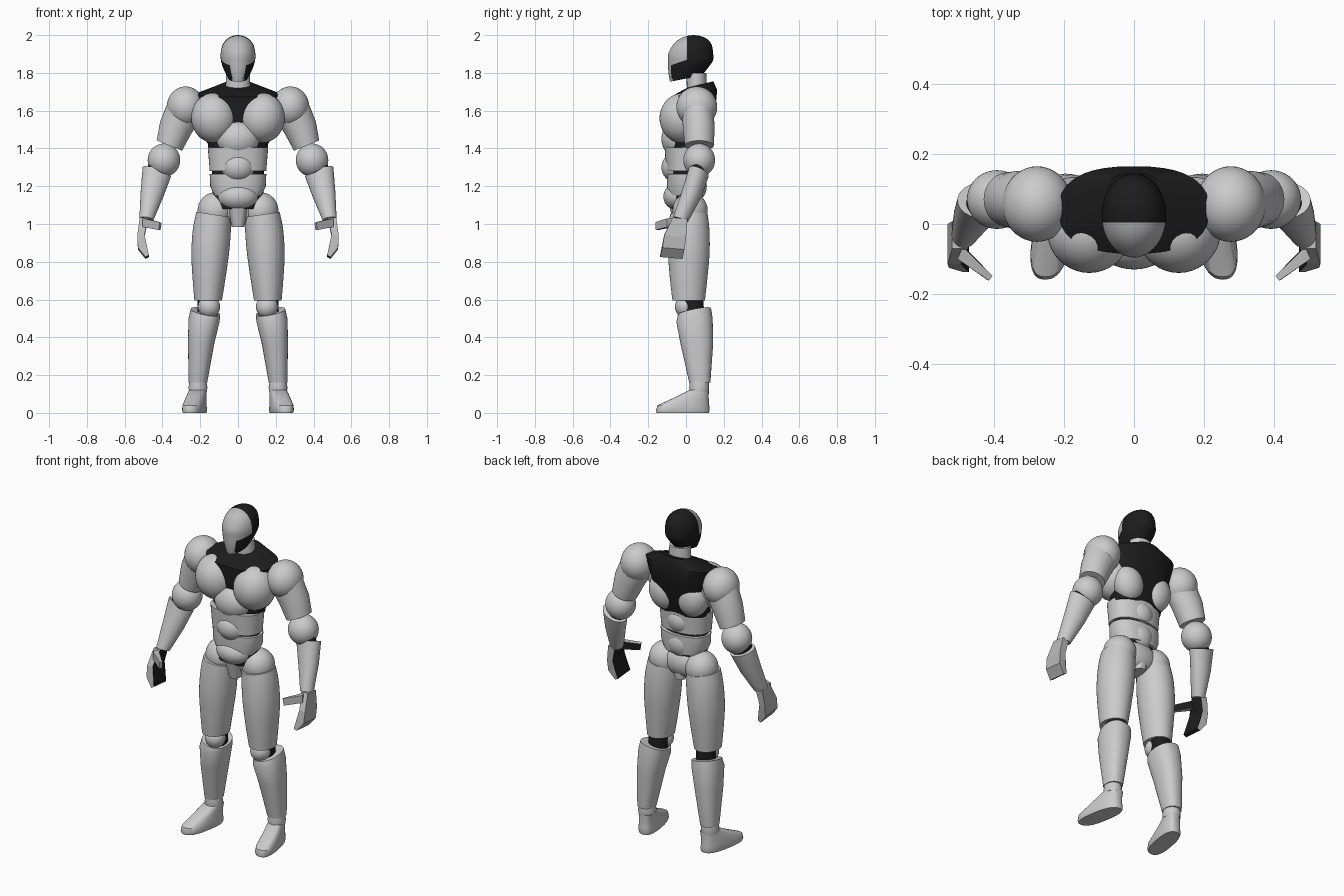
import bpy, bmesh, math
from mathutils import Vector, Matrix

if "Cube" in bpy.data.objects:
    bpy.data.objects.remove(bpy.data.objects["Cube"])

black = bpy.data.materials.new("black")
black.diffuse_color = (0.012, 0.012, 0.012, 1)
black.use_nodes = True
black.node_tree.nodes["Principled BSDF"].inputs["Base Color"].default_value = black.diffuse_color
grey = bpy.data.materials.new("grey")
grey.diffuse_color = (0.5, 0.5, 0.5, 1)
grey.use_nodes = True
grey.node_tree.nodes["Principled BSDF"].inputs["Base Color"].default_value = grey.diffuse_color


def finish(name, bm, mirror=False, dark=None, angle=40):
    """dark: True for all black, or a test on each face; None leaves it grey."""
    bmesh.ops.recalc_face_normals(bm, faces=bm.faces)
    bm.normal_update()
    if callable(dark):
        for f in bm.faces:
            f.material_index = int(dark(f))
    me = bpy.data.meshes.new(name)
    bm.to_mesh(me)
    bm.free()
    ob = bpy.data.objects.new(name, me)
    bpy.context.collection.objects.link(ob)
    if callable(dark):
        me.materials.append(grey)
        me.materials.append(black)
    elif dark:
        me.materials.append(black)
    bpy.context.view_layer.objects.active = ob
    bpy.ops.object.select_all(action='DESELECT')
    ob.select_set(True)
    bpy.ops.object.shade_smooth_by_angle(angle=math.radians(angle))
    if mirror:
        m = ob.modifiers.new("mirror", 'MIRROR')
        m.use_mirror_merge = False
    return ob


def ball(name, loc, r, mirror=False, rot_y=0):
    bm = bmesh.new()
    bmesh.ops.create_uvsphere(bm, u_segments=40, v_segments=24, radius=1)
    mat = Matrix.Translation(loc) @ Matrix.Rotation(rot_y, 4, 'Y') @ Matrix.Diagonal((*r, 1))
    bmesh.ops.transform(bm, matrix=mat, verts=bm.verts)
    return finish(name, bm, mirror)


def loft_mesh(rings, n=40, p=2, sub=1, yaw=0):
    """Ring: x, y, z, rx, ry, z-slope along x, z-slope along y."""
    R = [tuple(r) + (0,) * (7 - len(r)) for r in rings]
    full = []
    for i in range(len(R) - 1):
        a, b, c, d = R[max(i - 1, 0)], R[i], R[i + 1], R[min(i + 2, len(R) - 1)]
        for k in range(sub):
            t = k / sub
            full.append([0.5 * (2 * q + (s - o) * t + (2 * o - 5 * q + 4 * s - u) * t * t
                                + (3 * q - o - 3 * s + u) * t ** 3)
                         for o, q, s, u in zip(a, b, c, d)])
    full.append(R[-1])
    bm = bmesh.new()
    loops = []
    for x, y, z, rx, ry, sx, sy in full:
        loop = []
        for j in range(n):
            c, s = math.cos(math.tau * j / n), math.sin(math.tau * j / n)
            dx = rx * math.copysign(abs(c) ** (2 / p), c)
            dy = ry * math.copysign(abs(s) ** (2 / p), s)
            loop.append(bm.verts.new((x + dx + yaw * dy, y + dy, z + sx * dx + sy * dy)))
        loops.append(loop)
    for a, b in zip(loops, loops[1:]):
        for j in range(n):
            bm.faces.new((a[j], a[(j + 1) % n], b[(j + 1) % n], b[j]))
    bm.faces.new(loops[0][::-1])
    bm.faces.new(loops[-1])
    return bm


def loft(name, rings, mirror=False, dark=None, **kw):
    return finish(name, loft_mesh(rings, **kw), mirror, dark)


def hull(name, pts, dark):
    bm = bmesh.new()
    for q in pts:
        bm.verts.new(q)
    bmesh.ops.convex_hull(bm, input=bm.verts)
    return finish(name, bm, True, dark, 25)


# Head: grey face plate, black skull and jaw sides
bm = loft_mesh([(0, 0, 1.77, .05, .085, 0, .2), (0, .012, 1.815, .074, .105, 0, .12),
                (0, .024, 1.86, .089, .119, 0, .05), (0, .025, 1.90, .092, .119),
                (0, .033, 1.945, .083, .104), (0, .038, 1.975, .063, .079),
                (0, .04, 1.993, .035, .044), (0, .04, 2.0, .004, .005)], sub=3, n=48)
slant = Vector((0, -.33, .94))
for co, no in (((0, .005, 0), (0, 1, 0)), ((0, .005, 1.87), slant),
               ((.036, 0, 0), (1, 0, .12)), ((-.036, 0, 0), (-1, 0, .12))):
    co = Vector(co) + (Vector((0, 0, 1.8)) if co[2] == 0 else Vector())
    bmesh.ops.bisect_plane(bm, geom=bm.verts[:] + bm.edges[:] + bm.faces[:],
                           plane_co=co, plane_no=no)


def skull(f):
    c = f.calc_center_median()
    below = (c - Vector((0, .005, 1.87))).dot(slant) < 0
    return c.y > .005 or (below and abs(c.x) - .036 + .12 * (1.8 - c.z) > 0)


finish("head", bm, dark=skull)
loft("neck", [(0, .06, 1.66, .066, .055), (0, .055, 1.80, .064, .052)])

# Chest: black core with grey muscle shells
loft("chest_core", [(0, .015, 1.39, .155, .085), (0, .02, 1.46, .165, .095),
                    (0, .035, 1.60, .19, .12), (0, .04, 1.69, .215, .125, 0, .15),
                    (0, .075, 1.738, .085, .07, 0, .25)], dark=True, p=2.5)
ball("pectoral", (.128, -.02, 1.56), (.12, .12, .132), True, .15)
ball("back_muscle", (.098, .065, 1.50), (.09, .08, .11), True, .2)
ball("diaphragm", (0, -.04, 1.45), (.115, .09, .1))

# Waist: bands around a black core, with front and back pads
loft("waist_core", [(0, 0, 1.08, .13, .08), (0, 0, 1.42, .145, .085)], dark=True)
loft("upper_waist_band", [(0, -.005, 1.28, .15, .1), (0, -.005, 1.31, .152, .102),
                          (0, -.005, 1.405, .16, .108)], p=2.3)
loft("lower_waist_band", [(0, 0, 1.15, .125, .095), (0, 0, 1.2, .147, .1),
                          (0, 0, 1.265, .15, .1)], p=2.3)
ball("upper_belly_pad", (0, -.05, 1.30), (.09, .08, .08))
ball("lower_belly_pad", (0, -.035, 1.145), (.107, .085, .075))
ball("upper_back_pad", (0, .045, 1.34), (.08, .07, .08))
ball("lower_back_pad", (0, .04, 1.2), (.085, .07, .085))

# Pelvis
ball("pelvis", (0, .025, 1.08), (.13, .075, .09))
ball("hip", (.122, .022, 1.07), (.092, .093, .097), True)
loft("crotch", [(0, .01, .985, .034, .07), (0, .0, 1.1, .056, .09)], p=3)

# Arms
ball("shoulder", (.277, .057, 1.62), (.1, .108, .108), True)
loft("upper_arm", [(.285, .06, 1.60, .09, .085, .4), (.33, .068, 1.51, .082, .084, .4),
                   (.363, .07, 1.415, .067, .077, .4)], True)
ball("elbow", (.392, .07, 1.338), (.086, .084, .088), True)
loft("elbow_joint", [(.41, .065, 1.31, .062, .045, .3, -.3),
                     (.43, .055, 1.25, .055, .045, .3, -.3)], True, True)
loft("forearm", [(.43, .068, 1.275, .075, .052, .32, -.4), (.455, .03, 1.16, .06, .05, .25, -.4),
                 (.485, -.028, 1.025, .037, .04, .15, -.3)], True)

# Hands: grey backs, black palms
palm = lambda f: f.normal.dot(Vector((-.9, .3, -.3))) > .55
hull("palm", [(x, y, z) for x, y, z in (
    (.475, -.07, 1.035), (.52, -.07, 1.035), (.475, .008, 1.025), (.52, .008, 1.025),
    (.495, -.115, .945), (.533, -.115, .94), (.495, 0, .935), (.533, 0, .93))], palm)
hull("fingers", [
    (.495, -.115, .945), (.533, -.115, .94), (.495, 0, .935), (.533, 0, .93),
    (.487, -.125, .89), (.53, -.125, .875), (.487, -.008, .88), (.53, -.008, .865),
    (.472, -.137, .835), (.49, -.137, .825), (.472, -.018, .825), (.49, -.018, .815)], palm)
hull("thumb", [
    (.49, -.065, 1.03), (.505, -.10, 1.03), (.49, -.06, .985), (.505, -.1, .985),
    (.405, -.148, 1.005), (.415, -.162, 1.01), (.41, -.145, .968), (.42, -.16, .968)],
     lambda f: f.normal.dot(Vector((-.5, .6, -.6))) > .6)

# Legs
loft("thigh", [(.128, .015, 1.05, .092, .1, .15), (.138, .016, .97, .1, .108, .1),
               (.147, .015, .85, .1, .11), (.153, .014, .72, .088, .1),
               (.158, .014, .595, .073, .086)], True, sub=3)
loft("knee_joint", [(.162, .04, .48, .055, .06), (.158, .03, .62, .055, .06)], True, True)
ball("knee", (.153, -.002, .562), (.058, .056, .06), True)
loft("shin", [(.172, .045, .535, .078, .088, .2, .2), (.18, .045, .49, .082, .096, .12, .1),
              (.195, .057, .37, .07, .087), (.212, .073, .16, .049, .056)], True, p=2.3)
loft("ankle", [(.212, .07, .11, .047, .05), (.212, .07, .135, .05, .053),
               (.212, .07, .165, .045, .05)], True)
loft("foot", [(.23, -.017, 0, .054, .138), (.23, -.017, .012, .058, .142),
              (.23, -.014, .04, .056, .137), (.222, .03, .082, .05, .09),
              (.212, .068, .12, .045, .053)], True, p=2.6, yaw=-.17)
